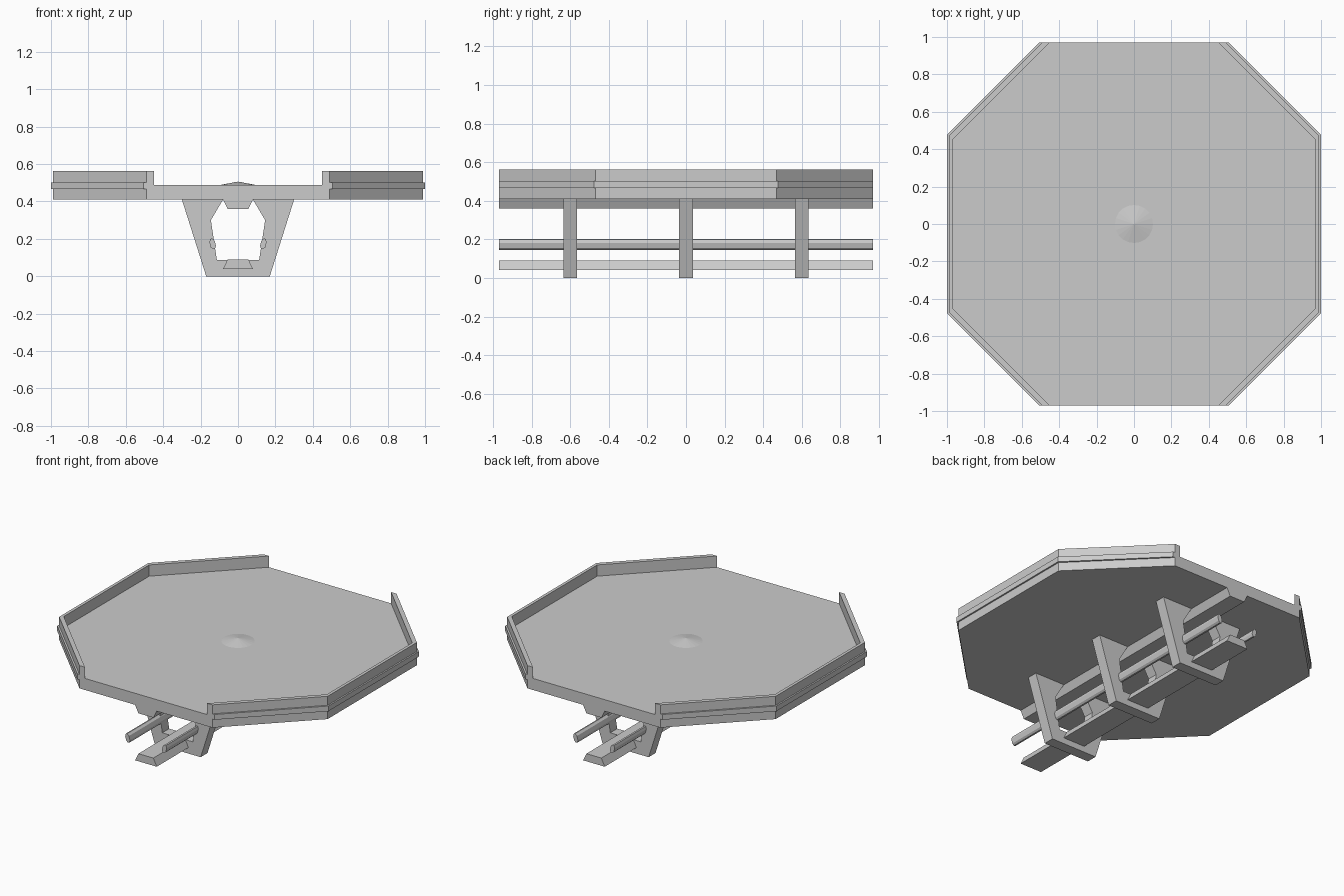
import bpy, bmesh

if "Cube" in bpy.data.objects:
    bpy.data.objects.remove(bpy.data.objects["Cube"])

END = 0.97  # half length along y


def prism(name, pts, lo, hi, axis='z'):
    """Extrude a 2D outline: (x, y) along z, or (x, z) along y."""
    bm = bmesh.new()
    co = (lambda a, b, t: (a, b, t)) if axis == 'z' else (lambda a, b, t: (a, t, b))
    bottom = [bm.verts.new(co(a, b, lo)) for a, b in pts]
    top = [bm.verts.new(co(a, b, hi)) for a, b in pts]
    n = len(pts)
    bm.faces.new(bottom[::-1])
    bm.faces.new(top)
    for i in range(n):
        j = (i + 1) % n
        bm.faces.new((bottom[i], bottom[j], top[j], top[i]))
    bmesh.ops.recalc_face_normals(bm, faces=bm.faces[:])
    me = bpy.data.meshes.new(name)
    bm.to_mesh(me)
    bm.free()
    ob = bpy.data.objects.new(name, me)
    bpy.context.collection.objects.link(ob)
    return ob


def flank(x_end, x_side):
    """Right-hand octagon edge: end corner, two side corners, end corner."""
    y = END - (x_side - x_end)
    return [(x_end, -END), (x_side, -y), (x_side, y), (x_end, END)]


def flip(pts):
    return [(-x, y) for x, y in pts]


inner, outer, band = flank(0.45, 0.97), flank(0.49, 0.99), flank(0.506, 1.0)

# Octagonal deck
prism("deck", outer + flip(outer)[::-1], 0.41, 0.487)

# Raised rim and protruding band, open at front and back
for side, f in (("right", lambda p: p), ("left", flip)):
    prism(side + "_rim", f(outer + inner[::-1]), 0.487, 0.562)
    prism(side + "_band", f(band + outer[::-1]), 0.467, 0.502)

# Shallow central cone
bpy.ops.mesh.primitive_cone_add(vertices=20, radius1=0.107, radius2=0, depth=0.02,
                                location=(0, 0, 0.496))
bpy.context.object.name = "centre_cap"

# U-shaped support frames
half = [(0.17, 0), (0.30, 0.41), (0.08, 0.41), (0.145, 0.30), (0.113, 0.087)]
for name, y in (("front", -0.6), ("middle", 0), ("back", 0.6)):
    prism(name + "_frame", half + flip(half)[::-1], y - 0.036, y + 0.036, 'y')

# Lengthwise beams
prism("top_beam", [(-0.08, 0.41), (-0.055, 0.36), (0.055, 0.36), (0.08, 0.41)], -END, END, 'y')
prism("bottom_beam", [(-0.08, 0.04), (0.08, 0.04), (0.055, 0.091), (-0.055, 0.091)], -END, END, 'y')

# Side rails
rail = [(0.124, 0.145), (0.118, 0.163), (0.125, 0.19), (0.138, 0.202),
        (0.148, 0.2), (0.153, 0.182), (0.146, 0.155), (0.135, 0.145)]
prism("right_rail", rail, -END, END, 'y')
prism("left_rail", flip(rail), -END, END, 'y')
